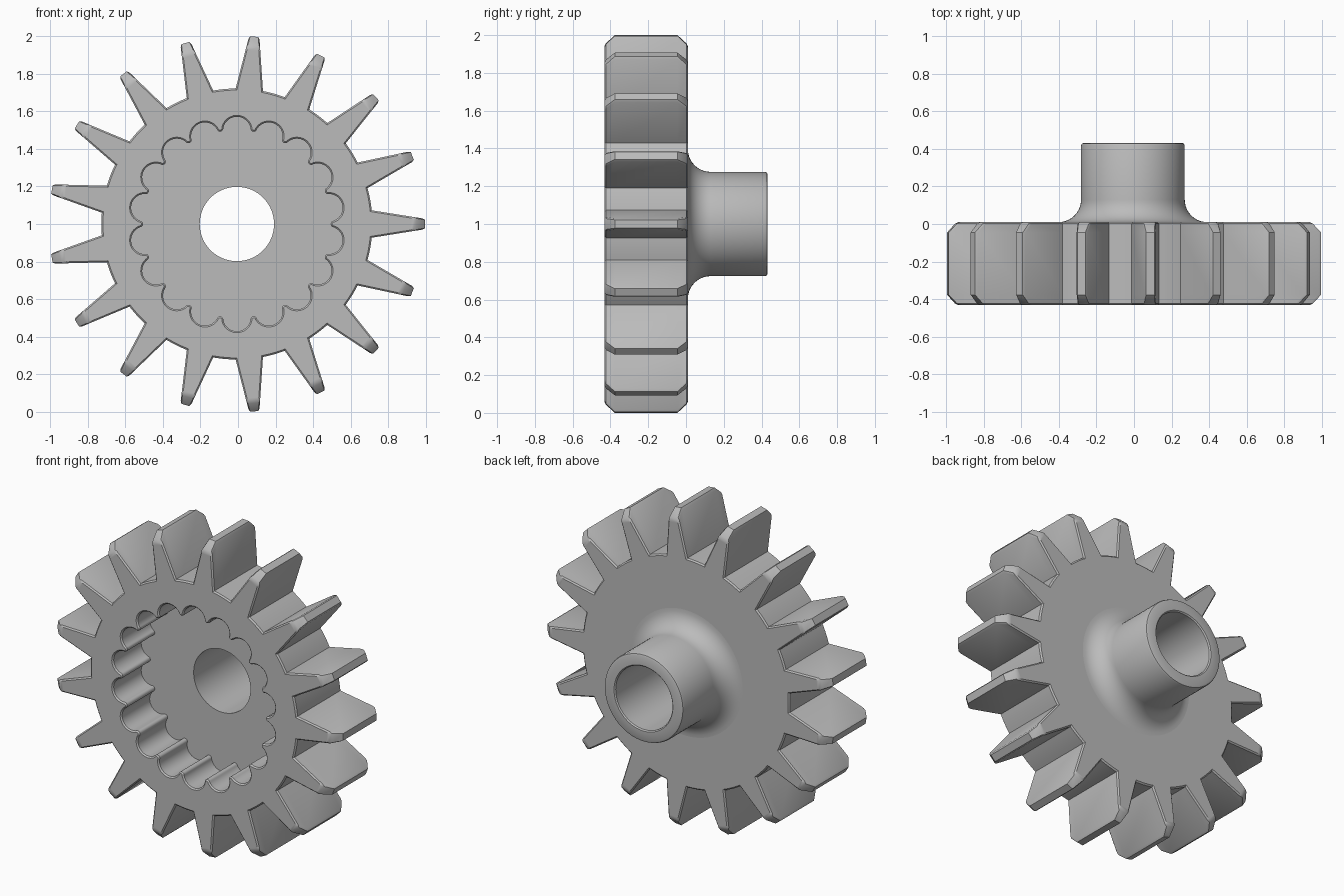
import bpy, bmesh
from math import sin, cos, pi, radians, hypot, atan2

cube = bpy.data.objects.get("Cube")
if cube:
    bpy.data.objects.remove(cube)

CX, CZ = -0.006, 1.0                      # axle position
FRONT, FLOOR, BACK, END = -0.432, -0.15, 0.01, 0.432
TEETH, LOBES = 17, 18
ROOT, TIP, BORE = 0.718, 1.002, 0.198
EDGE = 0.008                              # small edge break

grey = bpy.data.materials.new("plain grey")
grey.use_nodes = True
grey.diffuse_color = (0.5, 0.5, 0.5, 1)
grey.node_tree.nodes["Principled BSDF"].inputs["Base Color"].default_value = (0.5, 0.5, 0.5, 1)


def turn(points, a):
    return [(u * cos(a) - v * sin(a), u * sin(a) + v * cos(a)) for u, v in points]


def circle(r, n=64):
    return [(r * cos(2 * pi * i / n), r * sin(2 * pi * i / n)) for i in range(n)]


def gear_outline(tip, inset):
    """Straight-flanked tapering teeth joined by root arcs."""
    root = ROOT - inset
    half = lambda r: 0.073 - 0.16 * (r - ROOT) - inset
    shoulder = tip - 0.014
    side = [(root, half(root)), (shoulder, half(shoulder)), (tip, half(shoulder) - 0.008)]
    tooth = [(u, -v) for u, v in side] + side[::-1]
    start = atan2(half(root), root)
    gap = 2 * pi / TEETH - 2 * start
    r = hypot(root, half(root))
    arc = [(r * cos(start + gap * k / 5), r * sin(start + gap * k / 5)) for k in range(1, 5)]
    return [p for i in range(TEETH) for p in turn(tooth + arc, 2 * pi * i / TEETH)]


def socket_outline(grow):
    """Round lobes separated by small rounded ridges."""
    centre, radius, span, step = 0.497, 0.074, radians(78), 2 * pi / LOBES
    eu, ev = centre + radius * cos(span), radius * sin(span)
    lobe = [(centre + (radius + grow) * cos(a), (radius + grow) * sin(a))
            for a in (span * (k / 6 - 1) for k in range(13))]
    off = step / 2 - atan2(ev, eu)
    reach, ridge_r = hypot(eu, ev) * cos(off), hypot(eu, ev) * sin(off)
    ridge = [(reach - (ridge_r - grow) * sin(b), -(ridge_r - grow) * cos(b))
             for b in (pi * k / 8 for k in range(1, 8))]
    unit = lobe + turn(ridge, step / 2)
    return [p for i in range(LOBES) for p in turn(unit, pi / 2 + step * i)]


def add_loop(bm, outline, y):
    return [bm.verts.new((u, y, v)) for u, v in outline]


def strip(bm, loops):
    for a, b in zip(loops, loops[1:]):
        n = len(a)
        for i in range(n):
            j = (i + 1) % n
            bm.faces.new((a[i], a[j], b[j], b[i]))


def plate(bm, outer, inner):
    """Flat face between two loops."""
    edges = [bm.edges.get((lp[i - 1], lp[i])) for lp in (outer, inner) for i in range(len(lp))]
    bmesh.ops.triangle_fill(bm, edges=edges, use_beauty=True)


def finish(bm, name):
    bmesh.ops.recalc_face_normals(bm, faces=bm.faces[:])
    mesh = bpy.data.meshes.new(name)
    bm.to_mesh(mesh)
    bm.free()
    mesh.materials.append(grey)
    obj = bpy.data.objects.new(name, mesh)
    obj.location = (CX, 0, CZ)
    bpy.context.collection.objects.link(obj)
    bpy.ops.object.select_all(action='DESELECT')
    obj.select_set(True)
    bpy.context.view_layer.objects.active = obj
    bpy.ops.object.shade_smooth_by_angle(angle=radians(30))


# Toothed wheel with chamfered tooth ends and a lobed socket in the front
bm = bmesh.new()
low, chamfer = TIP - 0.052, 0.055
layers = [(FRONT, low - EDGE, EDGE), (FRONT + EDGE, low + EDGE, 0), (FRONT + chamfer, TIP, 0),
          (BACK - chamfer, TIP, 0), (BACK - EDGE, low + EDGE, 0), (BACK, low - EDGE, EDGE)]
rim = [add_loop(bm, gear_outline(t, d), y) for y, t, d in layers]
strip(bm, rim)
socket = [add_loop(bm, socket_outline(g), y)
          for y, g in ((FRONT, EDGE), (FRONT + EDGE, 0), (FLOOR, 0))]
strip(bm, socket)
bore = [add_loop(bm, circle(BORE), y) for y in (FLOOR, BACK)]
strip(bm, bore)
plate(bm, rim[0], socket[0])
plate(bm, socket[-1], bore[0])
plate(bm, rim[-1], bore[-1])
finish(bm, "toothed_wheel")

# Hollow hub, flaring into the wheel at its base
bm = bmesh.new()
HUB, FLARE, LIP = 0.276, 0.12, 0.014
profile = [(HUB + FLARE * (1 - cos(a)), BACK + FLARE * (1 - sin(a)))
           for a in (pi / 2 * (1 - k / 10) for k in range(11))]
profile += [(HUB, END - LIP), (HUB - LIP * 0.3, END - LIP * 0.3), (HUB - LIP, END),
            (BORE + LIP / 2, END), (BORE, END - LIP / 2), (BORE, BACK)]
loops = [add_loop(bm, circle(r), y) for r, y in profile]
strip(bm, loops + loops[:1])
finish(bm, "hub")
